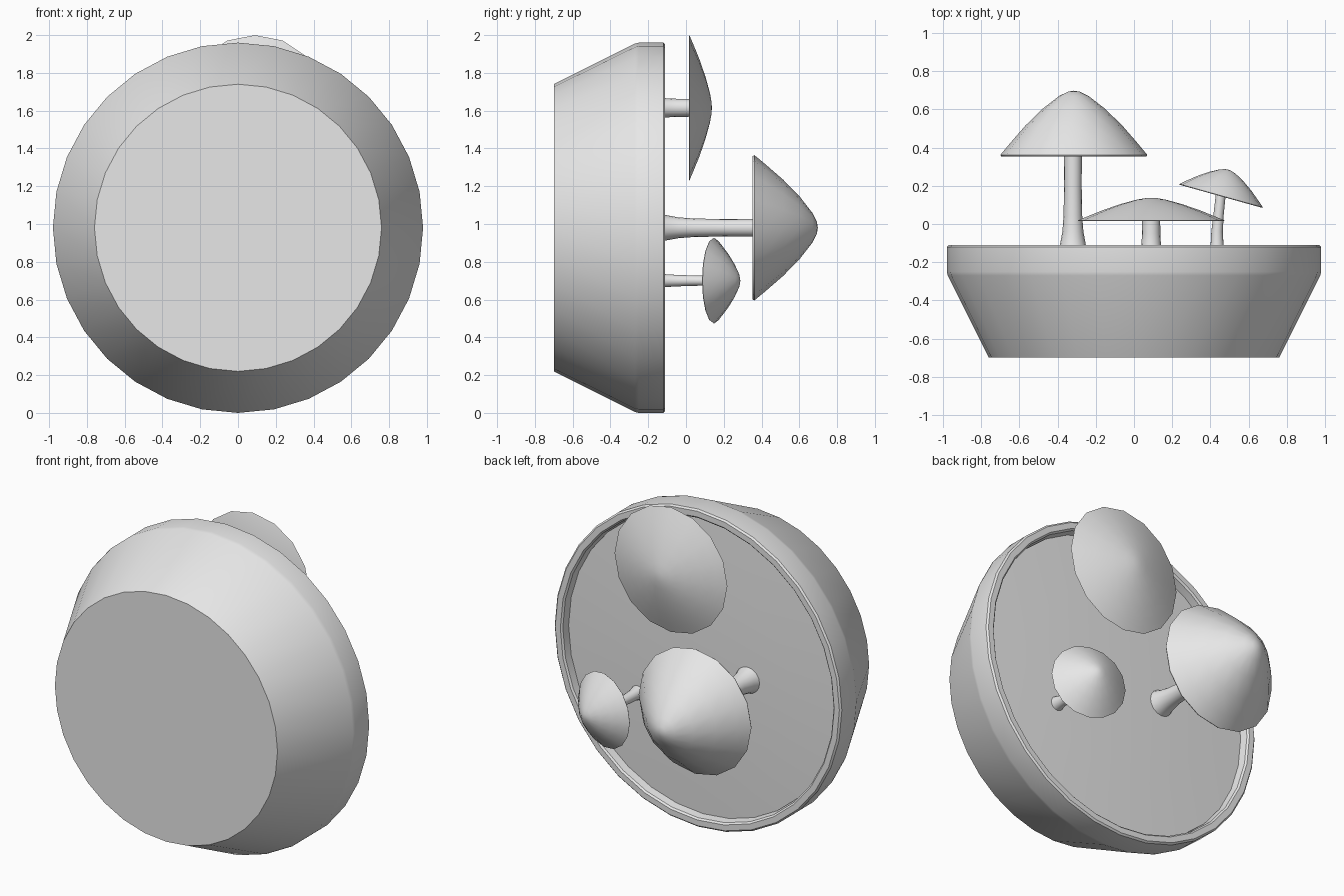
import bpy, bmesh, math
from mathutils import Matrix, Vector

if "Cube" in bpy.data.objects:
    bpy.data.objects.remove(bpy.data.objects["Cube"])

grey = bpy.data.materials.new("plain_grey")
grey.use_nodes = True
grey.diffuse_color = (0.8, 0.8, 0.8, 1)
grey.node_tree.nodes["Principled BSDF"].inputs["Base Color"].default_value = (0.8, 0.8, 0.8, 1)


def lathe(name, profile, sides, centre, tilt=0.0):
    """Turn (radius, y, x shift) rows around the y axis and close both ends."""
    bm = bmesh.new()
    rings = []
    for r, y, shift in profile:
        if r == 0:
            rings.append([bm.verts.new((shift, y, 0))])
            continue
        ring = []
        for i in range(sides):
            a = 2 * math.pi * i / sides
            ring.append(bm.verts.new((shift + r * math.sin(a), y, r * math.cos(a))))
        rings.append(ring)
    for a, b in zip(rings, rings[1:]):
        for i in range(sides):
            j = (i + 1) % sides
            if len(a) == 1:
                bm.faces.new((a[0], b[i], b[j]))
            elif len(b) == 1:
                bm.faces.new((a[i], a[j], b[0]))
            else:
                bm.faces.new((a[i], a[j], b[j], b[i]))
    for ring in (rings[0], rings[-1]):
        if len(ring) > 1:
            bm.faces.new(ring)
    bmesh.ops.recalc_face_normals(bm, faces=bm.faces)
    bmesh.ops.transform(bm, verts=bm.verts,
                        matrix=Matrix.Translation(Vector(centre)) @ Matrix.Rotation(tilt, 4, 'Z'))
    mesh = bpy.data.meshes.new(name)
    bm.to_mesh(mesh)
    bm.free()
    mesh.materials.append(grey)
    obj = bpy.data.objects.new(name, mesh)
    bpy.context.collection.objects.link(obj)
    bpy.ops.object.select_all(action='DESELECT')
    obj.select_set(True)
    bpy.context.view_layer.objects.active = obj
    bpy.ops.object.shade_smooth_by_angle(angle=math.radians(32))
    return obj


def cap(name, radius, height, centre, tilt=0.0):
    """Rounded cone with a thin lip and a flat underside."""
    shape = [(0, 1), (0.08, 0.985), (0.2, 0.92), (0.42, 0.73), (0.66, 0.47),
             (0.87, 0.2), (1, 0.025), (0.985, 0), (0, 0)]
    return lathe(name, [(r * radius, h * height, 0) for r, h in shape], 16, centre, tilt)


# Pot lying on its side, opening towards the back
pot = [(0.76, -0.70), (0.975, -0.27), (0.98, -0.25), (0.98, -0.12), (0.97, -0.11),
       (0.935, -0.11), (0.925, -0.12), (0.915, -0.20)]
lathe("pot", [(r, y, 0) for r, y in pot], 32, (0, 0, 0.98))

# Slightly domed soil
soil = [(0.917, -0.20), (0.917, -0.165), (0.6, -0.15), (0.3, -0.143), (0, -0.14)]
lathe("soil", [(r, y, 0) for r, y in soil], 32, (0, 0, 0.98))

# Tall mushroom
lathe("tall_stem", [(0.09, -0.17, 0), (0.068, -0.11, 0), (0.055, -0.04, 0), (0.049, 0.04, 0),
                    (0.046, 0.2, 0), (0.047, 0.37, 0)], 16, (-0.32, 0, 0.98))
cap("tall_cap", 0.385, 0.345, (-0.315, 0.353, 0.98))

# Flat mushroom
lathe("flat_stem", [(0.07, -0.17, 0), (0.051, -0.11, 0), (0.048, -0.05, 0), (0.047, 0.03, 0)],
      16, (0.09, 0, 1.615))
cap("flat_cap", 0.385, 0.122, (0.09, 0.015, 1.615))

# Small leaning mushroom
lathe("small_stem", [(0.048, -0.17, 0), (0.034, -0.11, 0), (0.03, -0.04, 0),
                     (0.027, 0.05, 0.008), (0.026, 0.16, 0.02)], 16, (0.435, 0, 0.70))
cap("small_cap", 0.227, 0.145, (0.455, 0.145, 0.70), math.radians(-15.6))
